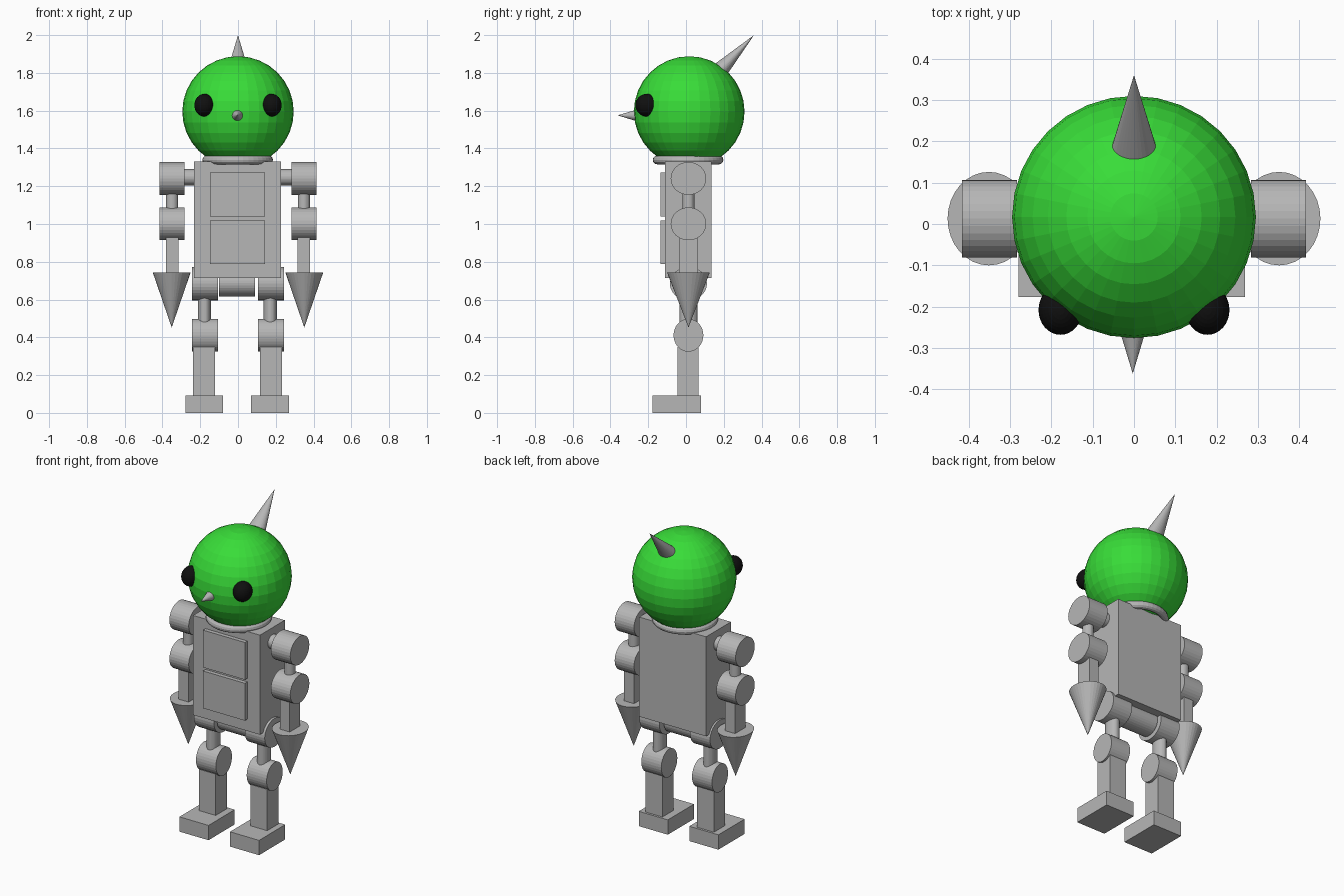
import bpy, math
from mathutils import Matrix, Vector

if "Cube" in bpy.data.objects:
    bpy.data.objects.remove(bpy.data.objects["Cube"])


def material(name, rgb):
    m = bpy.data.materials.new(name)
    m.diffuse_color = (*rgb, 1)
    m.use_nodes = True
    m.node_tree.nodes["Principled BSDF"].inputs["Base Color"].default_value = m.diffuse_color
    return m


GREY = material("grey metal", (0.47, 0.47, 0.47))
GREEN = material("bright green", (0.04, 0.72, 0.04))
BLACK = material("black", (0.005, 0.005, 0.005))
CY = 0.013  # depth of the limb axis


def finish(name, mat, matrix):
    """Name the active primitive, bake its transform into the mesh, colour it."""
    o = bpy.context.object
    o.name = o.data.name = name
    o.data.transform(matrix)
    o.data.materials.append(mat)
    return o


def box(name, x, y, z):
    """Box from (min, max) ranges."""
    bpy.ops.mesh.primitive_cube_add(size=1)
    c = [(a + b) / 2 for a, b in (x, y, z)]
    s = [b - a for a, b in (x, y, z)]
    return finish(name, GREY, Matrix.Translation(c) @ Matrix.Diagonal((*s, 1)))


def cone(name, start, end, r1, r2=0.0, flat=1.0):
    """Cylinder or cone between two points; flat scales its local x radius."""
    a, b = Vector(start), Vector(end)
    d = b - a
    bpy.ops.mesh.primitive_cone_add(vertices=32, radius1=r1, radius2=r2, depth=d.length)
    rot = d.to_track_quat('Z', 'Y').to_matrix().to_4x4()
    return finish(name, GREY, Matrix.Translation((a + b) / 2) @ rot
                  @ Matrix.Diagonal((flat, 1, 1, 1)))


def ball(name, centre, radii, mat):
    bpy.ops.mesh.primitive_uv_sphere_add(segments=32, ring_count=16, radius=1)
    return finish(name, mat, Matrix.Translation(centre) @ Matrix.Diagonal((*radii, 1)))


def joint(name, x0, x1, z, ry, rz):
    """Sideways cylinder with an oval section."""
    bpy.ops.mesh.primitive_cylinder_add(vertices=32, radius=1, depth=1)
    return finish(name, GREY, Matrix.Translation(((x0 + x1) / 2, CY, z))
                  @ Matrix.Diagonal((abs(x1 - x0), ry, rz, 1))
                  @ Matrix.Rotation(math.pi / 2, 4, 'Y'))


def post(name, x, z0, z1, rx, ry):
    """Upright cylinder with an oval section."""
    return cone(name, (x, CY, z0), (x, CY, z1), ry, ry, rx / ry)


# Head, neck ring, nose and horn
ball("head", (0, 0.017, 1.595), (0.295, 0.293, 0.293), GREEN)
bpy.ops.mesh.primitive_torus_add(major_radius=0.164, minor_radius=0.023,
                                 major_segments=40, minor_segments=12)
finish("neck_ring", GREY, Matrix.Translation((-0.002, 0.011, 1.339)))
cone("nose", (-0.003, -0.25, 1.575), (-0.003, -0.362, 1.575), 0.034)
horn = cone("horn", (0, 0.144, 1.776), (0, 0.36, 2.0), 0.053)
horn.data.transform(Matrix.Diagonal((1.25, 1, 1, 1)))

# Torso with two raised chest panels
box("torso", (-0.232, 0.228), (-0.11, 0.134), (0.713, 1.332))
box("upper_chest_panel", (-0.147, 0.142), (-0.135, -0.10), (1.041, 1.273))
box("lower_chest_panel", (-0.147, 0.142), (-0.135, -0.10), (0.787, 1.019))
joint("pelvis_axle", -0.1, 0.09, 0.687, 0.075, 0.07)

for side, s in (("left", -1), ("right", 1)):
    # Eyes
    ball(side + "_eye", (s * 0.178, -0.208, 1.629), (0.053, 0.06, 0.06), BLACK)

    # Arms
    joint(side + "_shoulder_axle", s * 0.21, s * 0.30, 1.247, 0.045, 0.043)
    joint(side + "_shoulder", s * 0.283, s * 0.416, 1.241, 0.094, 0.087)
    post(side + "_upper_arm", s * 0.349, 1.05, 1.2, 0.032, 0.032)
    joint(side + "_elbow", s * 0.283, s * 0.416, 1.001, 0.094, 0.087)
    cx = s * 0.348
    box(side + "_forearm", (cx - 0.034, cx + 0.034), (CY - 0.05, CY + 0.05), (0.74, 0.95))
    cone(side + "_hand_cone", (s * 0.351, CY, 0.743), (s * 0.351, CY, 0.452), 0.113,
         flat=0.1 / 0.113)

    # Legs
    joint(side + "_hip", s * 0.106, s * 0.243, 0.684, 0.098, 0.088)
    cx = s * 0.174 - 0.003
    post(side + "_thigh", cx, 0.45, 0.65, 0.035, 0.047)
    joint(side + "_knee", s * 0.106, s * 0.243, 0.411, 0.079, 0.087)
    cx = s * 0.177 - 0.003
    box(side + "_shin", (cx - 0.058, cx + 0.058), (-0.045, 0.066), (0.08, 0.349))
    cx = s * 0.174 - 0.005
    box(side + "_foot", (cx - 0.1, cx + 0.1), (-0.177, 0.08), (0, 0.092))
